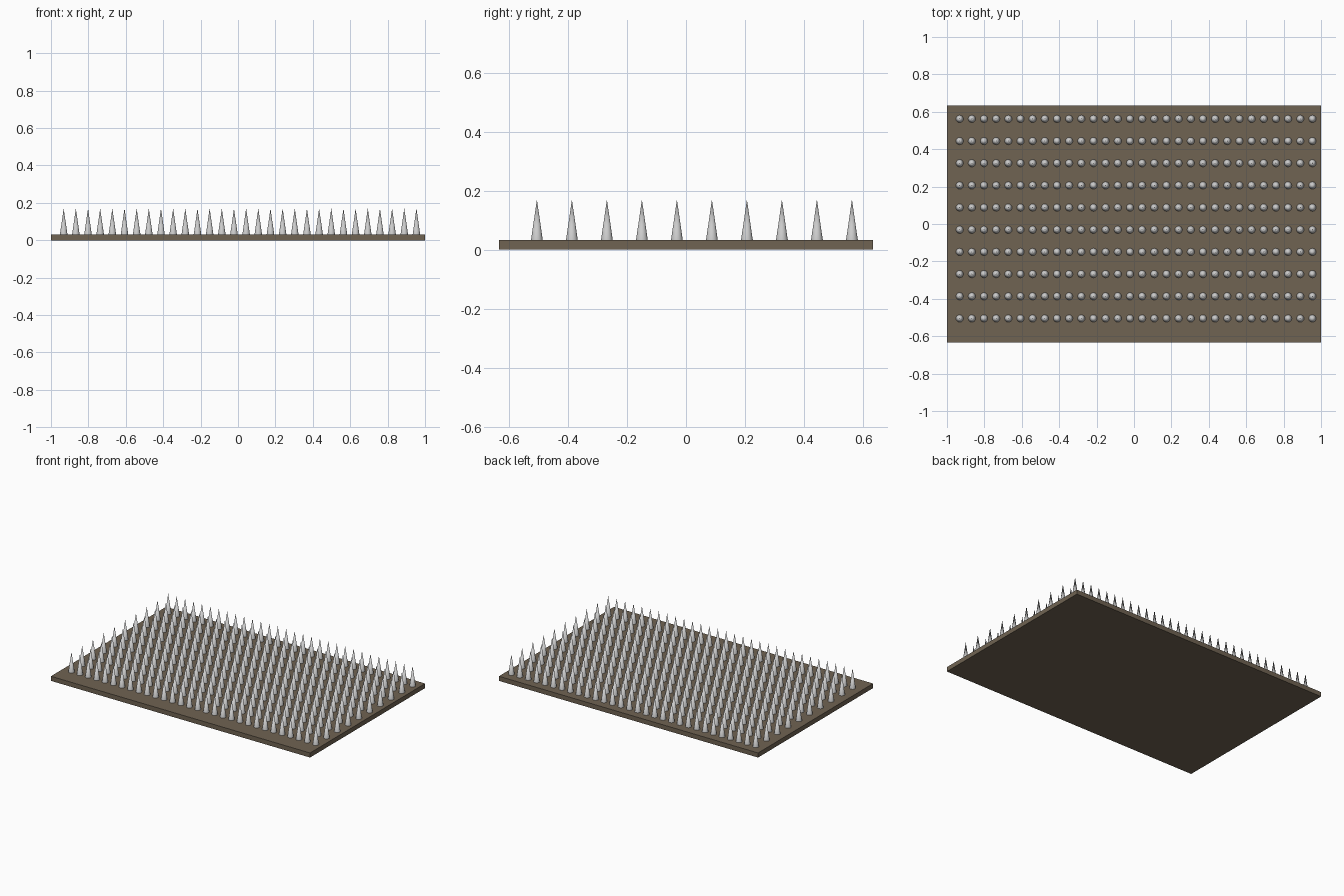
import bpy, bmesh
from mathutils import Matrix

if "Cube" in bpy.data.objects:
    bpy.data.objects.remove(bpy.data.objects["Cube"])

def finish(name, bm, color=None):
    mesh = bpy.data.meshes.new(name)
    bm.to_mesh(mesh)
    bm.free()
    obj = bpy.data.objects.new(name, mesh)
    bpy.context.collection.objects.link(obj)
    if color:
        mat = bpy.data.materials.new(name + "_material")
        mat.diffuse_color = color
        mat.use_nodes = True
        mat.node_tree.nodes["Principled BSDF"].inputs["Base Color"].default_value = mat.diffuse_color
        mesh.materials.append(mat)
    return obj

# wooden board
THICK = 0.032
bm = bmesh.new()
bmesh.ops.create_cube(bm, size=1, matrix=Matrix.Translation((0, 0, THICK / 2))
                      @ Matrix.Diagonal((2, 1.268, THICK, 1)))
finish("board", bm, (0.16, 0.125, 0.085, 1))

# grid of steel spikes, slightly off centre on the board
COLS, ROWS, RADIUS, HEIGHT = 30, 10, 0.02, 0.138
bm = bmesh.new()
for i in range(COLS):
    for j in range(ROWS):
        x = -0.932 + i * 1.886 / (COLS - 1)
        y = -0.505 + j * 1.067 / (ROWS - 1)
        bmesh.ops.create_cone(bm, cap_ends=True, segments=16, radius1=RADIUS, radius2=0,
                              depth=HEIGHT,
                              matrix=Matrix.Translation((x, y, THICK + HEIGHT / 2)))
bmesh.ops.remove_doubles(bm, verts=bm.verts, dist=1e-5)
spikes = finish("spikes", bm)
bpy.context.view_layer.objects.active = spikes
spikes.select_set(True)
bpy.ops.object.shade_smooth_by_angle()
